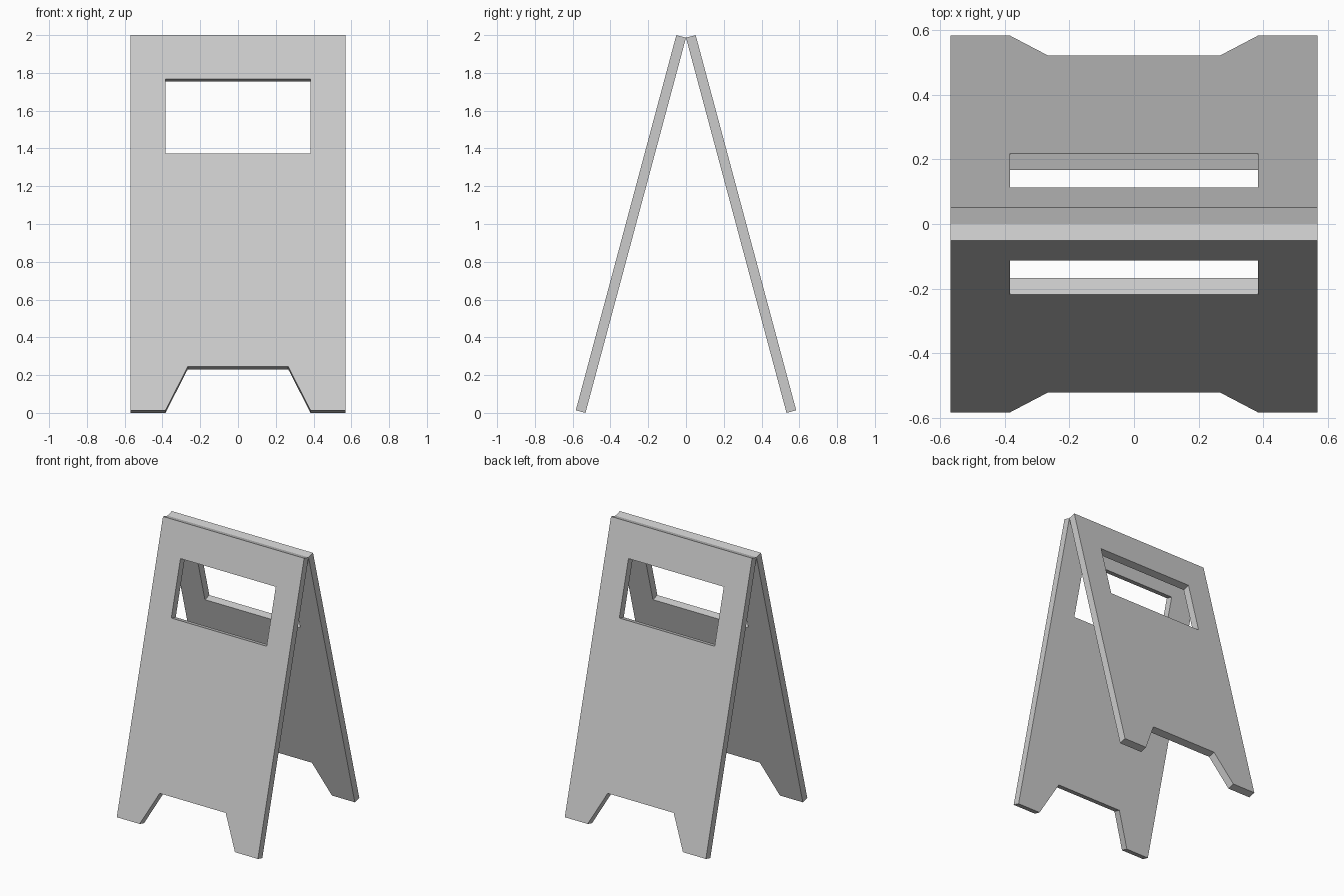
import bpy, bmesh
from math import cos, sin, pi, radians
from mathutils import Vector

if "Cube" in bpy.data.objects:
    bpy.data.objects.remove(bpy.data.objects["Cube"])

TILT = radians(15)
T = 0.053                                   # board thickness
TOP = 2.0 - T * sin(TILT)                   # height of the inner top edge
L = TOP / cos(TILT)                         # board length
UP = Vector((0, sin(TILT), cos(TILT)))      # along the board
IN = Vector((0, cos(TILT), -sin(TILT)))     # through the board
FOOT = Vector((0, 0, TOP)) - UP * L - IN * T  # outer bottom edge


def mirrored(half):
    """Close a right-hand half outline with its mirror image."""
    return half + [(-x, s) for x, s in reversed(half)]


# Outline with foot notch, and handle window
outline = mirrored([(0.266, 0.239), (0.384, 0), (0.5685, 0), (0.5685, L)])
window = mirrored([(0.384, 1.408), (0.384, 1.815)])


def board(name, turn):
    bm = bmesh.new()
    edges = []
    for loop in (outline, window):
        vs = [bm.verts.new(FOOT + UP * s + Vector((x, 0, 0))) for x, s in loop]
        edges += [bm.edges.new((a, b)) for a, b in zip(vs, vs[1:] + vs[:1])]
    bmesh.ops.triangle_fill(bm, use_beauty=True, edges=edges)
    bmesh.ops.dissolve_limit(bm, angle_limit=0.01, verts=bm.verts[:], edges=bm.edges[:])
    ext = bmesh.ops.extrude_face_region(bm, geom=bm.faces[:], use_keep_orig=True)
    moved = [g for g in ext["geom"] if isinstance(g, bmesh.types.BMVert)]
    bmesh.ops.translate(bm, vec=IN * T, verts=moved)
    bmesh.ops.recalc_face_normals(bm, faces=bm.faces[:])
    mesh = bpy.data.meshes.new(name)
    bm.to_mesh(mesh)
    bm.free()
    obj = bpy.data.objects.new(name, mesh)
    obj.rotation_euler.z = turn
    bpy.context.collection.objects.link(obj)


# Two leaning boards meeting at the top
board("front_board", 0)
board("back_board", pi)
